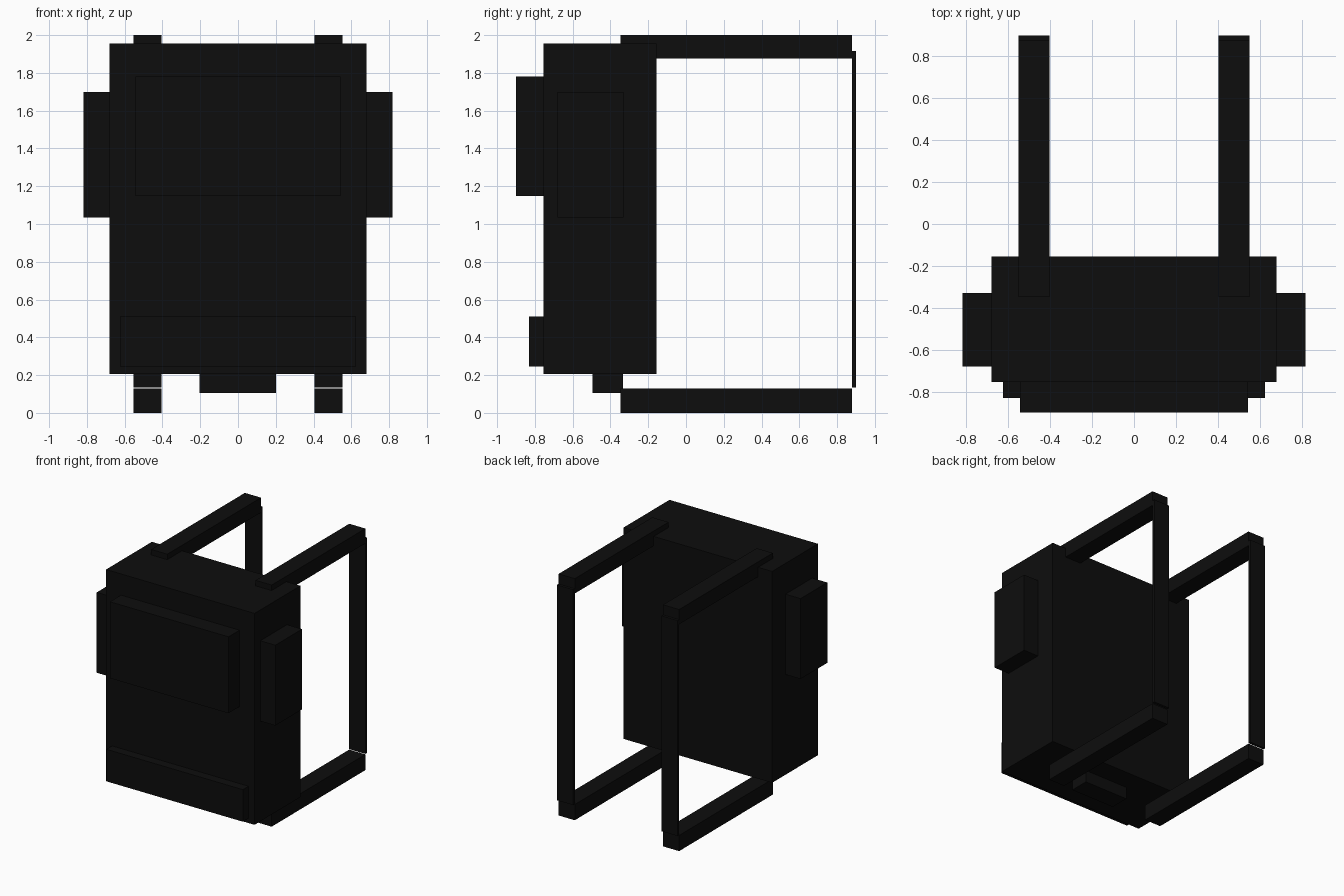
import bpy

if "Cube" in bpy.data.objects:
    bpy.data.objects.remove(bpy.data.objects["Cube"])

# Single near-black fabric colour
fabric = bpy.data.materials.new("black fabric")
fabric.diffuse_color = (0.004, 0.004, 0.004, 1)
fabric.use_nodes = True
fabric.node_tree.nodes["Principled BSDF"].inputs["Base Color"].default_value = fabric.diffuse_color


def box(name, x, y, z):
    """Flat-faced box from (min, max) pairs on each axis."""
    bpy.ops.mesh.primitive_cube_add(size=1)
    ob = bpy.context.object
    ob.name = ob.data.name = name
    for v in ob.data.vertices:
        v.co = [a[0] if c < 0 else a[1] for c, a in zip(v.co, (x, y, z))]
    ob.data.materials.append(fabric)
    return ob


def pair(name, x, y, z):
    """The same box on the left and right sides."""
    box(name + "_right", x, y, z)
    box(name + "_left", (-x[1], -x[0]), y, z)


# Main bag and front pockets
box("bag_body", (-0.68, 0.68), (-0.755, -0.155), (0.205, 1.955))
box("upper_front_pocket", (-0.543, 0.543), (-0.9, -0.755), (1.147, 1.78))
box("lower_front_pocket", (-0.625, 0.625), (-0.83, -0.755), (0.245, 0.51))

# Small block under the bag
box("bottom_block", (-0.203, 0.2), (-0.495, -0.333), (0.105, 0.205))

# Side pockets
pair("side_pocket", (0.68, 0.818), (-0.68, -0.33), (1.035, 1.70))

# Shoulder straps: top bar, bottom bar and thin upright
strap_x = (0.404, 0.552)
pair("strap_top", strap_x, (-0.348, 0.878), (1.877, 2.0))
pair("strap_bottom", strap_x, (-0.348, 0.878), (0.0, 0.13))
pair("strap_upright", strap_x, (0.878, 0.9), (0.134, 1.917))
